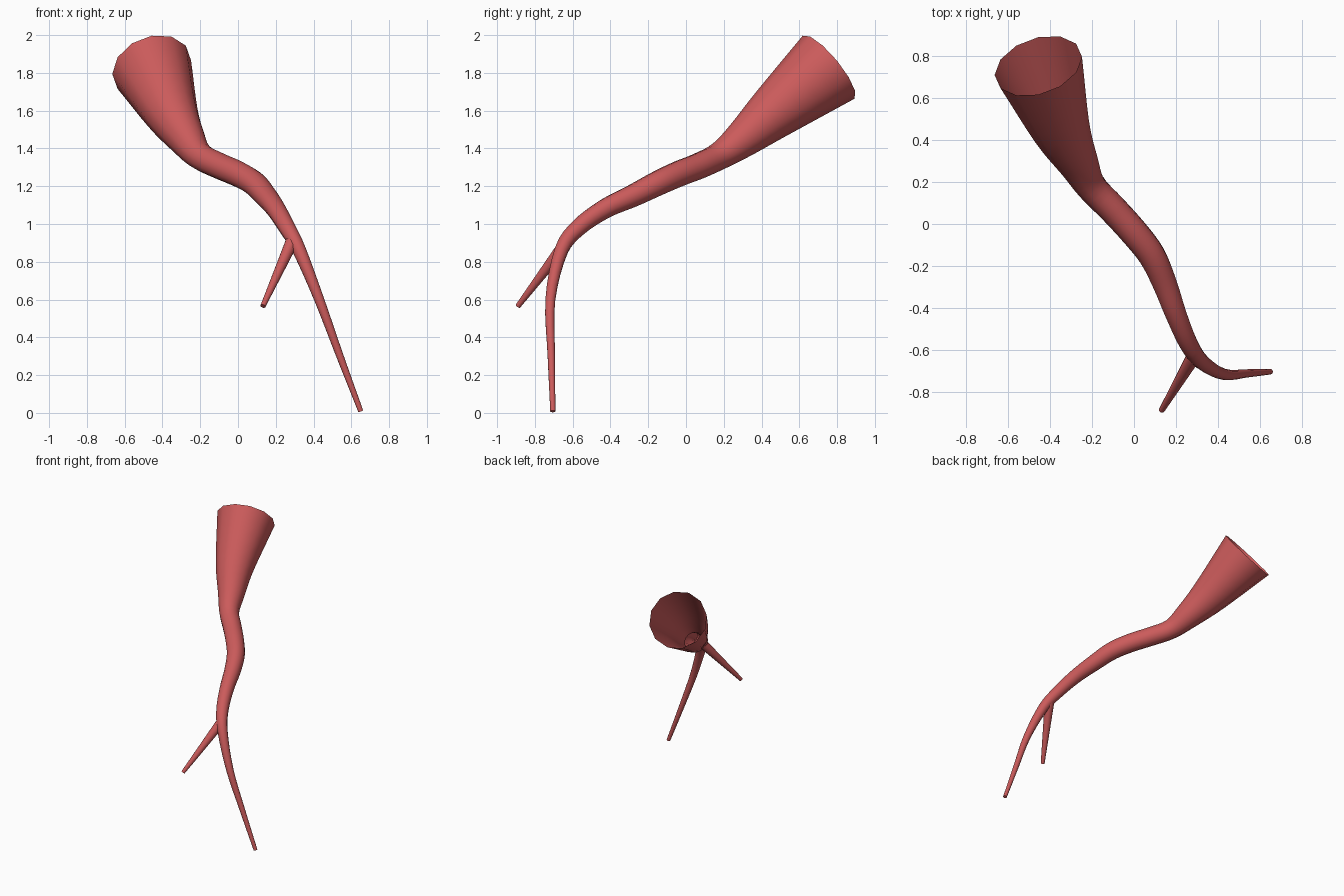
import bpy, bmesh, math
from mathutils import Vector

if "Cube" in bpy.data.objects:
    bpy.data.objects.remove(bpy.data.objects["Cube"])

red = bpy.data.materials.new("soft red")
red.diffuse_color = (0.6, 0.105, 0.105, 1)
red.use_nodes = True
red.node_tree.nodes["Principled BSDF"].inputs["Base Color"].default_value = red.diffuse_color


def spline(pts, steps):
    """Catmull-Rom through (x, y, z, radius) points."""
    p = [Vector(q) for q in pts]
    p = [2 * p[0] - p[1]] + p + [2 * p[-1] - p[-2]]
    out = []
    for i in range(1, len(p) - 2):
        a, b, c, d = p[i - 1:i + 3]
        for s in range(steps):
            t = s / steps
            out.append(0.5 * (2 * b + (c - a) * t + (2 * a - 5 * b + 4 * c - d) * t * t
                              + (3 * b - a - 3 * c + d) * t ** 3))
    return out + [p[-2]]


def tube(name, pts, steps=4, sides=12, cap_start=False, cap_end=True):
    """Tapered tube swept along a path with a twist-free frame."""
    path = spline(pts, steps)
    bm = bmesh.new()
    rings, u = [], Vector((1, 0, 0))
    for i, q in enumerate(path):
        tan = (path[min(i + 1, len(path) - 1)] - path[max(i - 1, 0)]).to_3d().normalized()
        u = (u - tan * u.dot(tan)).normalized()
        v = tan.cross(u)
        rings.append([bm.verts.new(q.to_3d() + q.w * (u * math.cos(a) + v * math.sin(a)))
                      for a in (2 * math.pi * k / sides for k in range(sides))])
    for r0, r1 in zip(rings, rings[1:]):
        for k in range(sides):
            n = (k + 1) % sides
            bm.faces.new((r0[k], r0[n], r1[n], r1[k]))
    if cap_start:
        bm.faces.new(rings[0][::-1])
    if cap_end:
        bm.faces.new(rings[-1])
    mesh = bpy.data.meshes.new(name)
    bm.to_mesh(mesh)
    bm.free()
    mesh.materials.append(red)
    ob = bpy.data.objects.new(name, mesh)
    bpy.context.collection.objects.link(ob)
    bpy.ops.object.select_all(action='DESELECT')
    ob.select_set(True)
    bpy.context.view_layer.objects.active = ob
    bpy.ops.object.shade_smooth_by_angle(angle=math.radians(50))
    return ob


# Main vessel: open flared mouth narrowing to a thin tip
tube("main_vessel", [
    (-0.457, 0.755, 1.83, 0.216),
    (-0.355, 0.47, 1.595, 0.145),
    (-0.27, 0.30, 1.45, 0.10),
    (-0.205, 0.18, 1.362, 0.074),
    (-0.10, 0.07, 1.308, 0.07),
    (0.0, -0.04, 1.265, 0.069),
    (0.085, -0.15, 1.215, 0.066),
    (0.145, -0.28, 1.15, 0.06),
    (0.20, -0.43, 1.08, 0.052),
    (0.26, -0.57, 0.98, 0.045),
    (0.325, -0.66, 0.86, 0.037),
    (0.43, -0.718, 0.60, 0.027),
    (0.54, -0.713, 0.30, 0.02),
    (0.65, -0.705, 0.008, 0.014)])

# Side branch leaving the lower third
tube("side_branch", [
    (0.292, -0.62, 0.92, 0.036),
    (0.212, -0.755, 0.742, 0.025),
    (0.132, -0.89, 0.565, 0.014)], cap_start=True)
